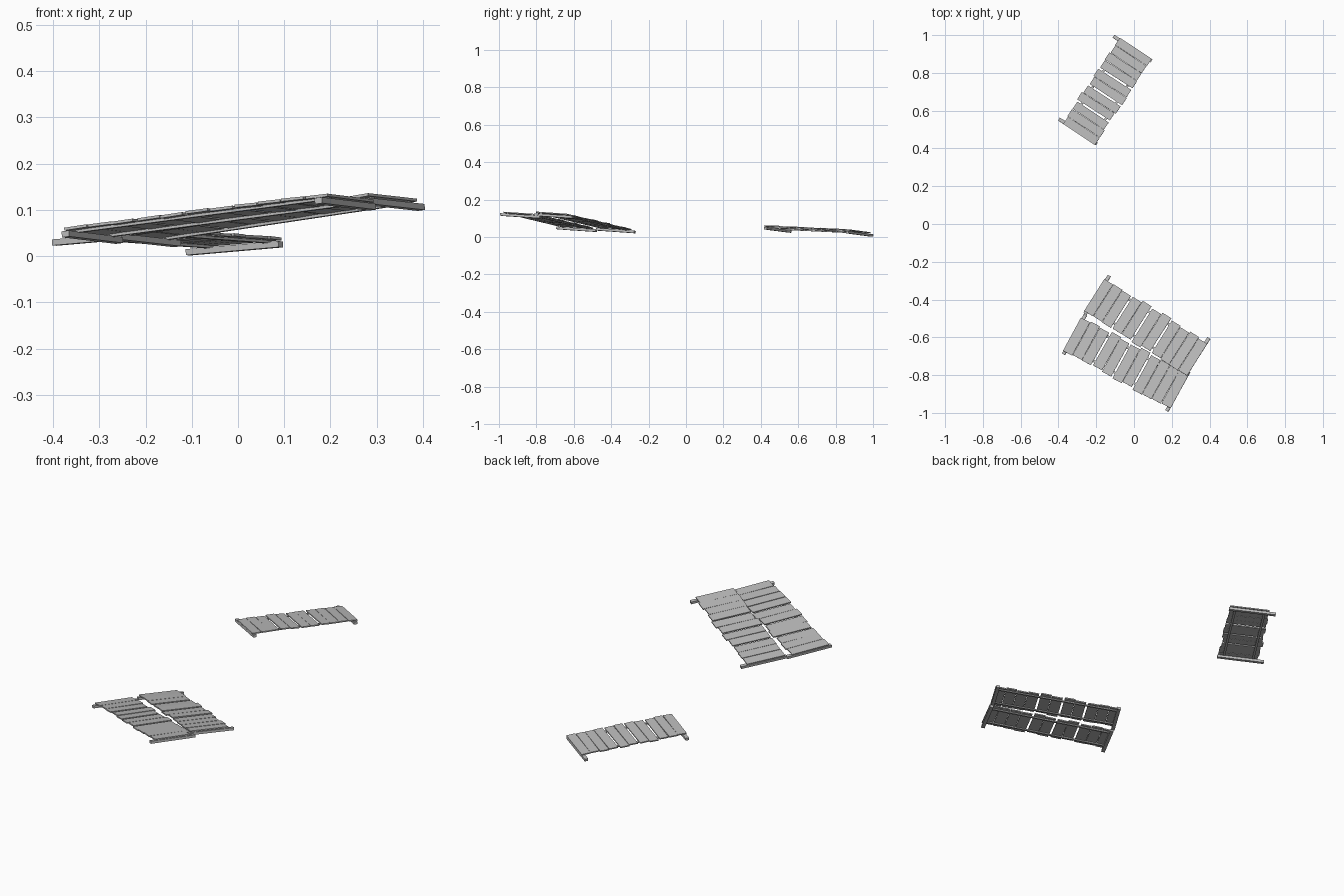
import bpy, random
from mathutils import Vector, Matrix

if "Cube" in bpy.data.objects:
    bpy.data.objects.remove(bpy.data.objects["Cube"])

random.seed(4)
wood = bpy.data.materials.new("grey wood")
wood.diffuse_color = (0.5, 0.5, 0.5, 1)
wood.use_nodes = True
wood.node_tree.nodes["Principled BSDF"].inputs["Base Color"].default_value = wood.diffuse_color


def box(name, frame, loc, size, turn=0.0, tilt=0.0):
    """Box placed in a panel's local frame (u along, v across, n up)."""
    bpy.ops.mesh.primitive_cube_add(size=1)
    ob = bpy.context.object
    ob.name = name
    ob.data.transform(Matrix.Diagonal((*size, 1)))
    ob.matrix_world = (frame @ Matrix.Translation(loc)
                       @ Matrix.Rotation(turn, 4, 'Z') @ Matrix.Rotation(tilt, 4, 'Y'))
    ob.data.materials.append(wood)


def panel(name, start, end, across, shift):
    """Plank deck on two rails and two cross beams; start and end are beam centres."""
    start, end = Vector(start), Vector(end)
    u = (end - start).normalized()
    v = Vector(across)
    v = (v - u * v.dot(u)).normalized()
    n = u.cross(v)
    frame = Matrix.Translation((start + end) / 2) @ Matrix((u, v, n)).transposed().to_4x4()
    half = (end - start).length / 2

    # cross beams at both ends
    for s, tag in ((-1, "start"), (1, "end")):
        box(f"{name}_beam_{tag}", frame, (s * half, 0, 0), (0.018, 0.24, 0.013))
    # long rails under the planks
    for s, tag in ((-1, "right"), (1, "left")):
        box(f"{name}_rail_{tag}", frame, (0, shift + s * 0.075, 0.0075),
            (2 * half + 0.01, 0.012, 0.006))
    # planks, with wider gaps after some of them
    count, wide_after, gap = 11, (2, 4, 6), 0.009
    length = 2 * half + 0.024
    width = (length - gap * len(wide_after)) / count
    pos = -length / 2
    for i in range(count):
        box(f"{name}_plank_{i + 1}", frame,
            (pos + width / 2, shift + random.uniform(-0.006, 0.006),
             0.013 + random.uniform(-0.0008, 0.0008)),
            (width - 0.002, 0.203 + random.uniform(-0.006, 0.006), 0.006),
            random.uniform(-0.012, 0.012), random.uniform(-0.03, 0.03))
        pos += width + (gap if i in wide_after else 0)


# single panel at the back
panel("back_panel", (-0.297, 0.49, 0.038), (-0.008, 0.928, 0.017), (-0.2, 0.125, -0.017), -0.012)
# pair of panels side by side at the front
panel("front_inner_panel", (-0.195, -0.375, 0.034), (0.332, -0.705, 0.1125), (0.13, 0.2, -0.014), -0.006)
panel("front_outer_panel", (-0.315, -0.585, 0.041), (0.232, -0.885, 0.113), (0.12, 0.21, -0.014), 0.0)
